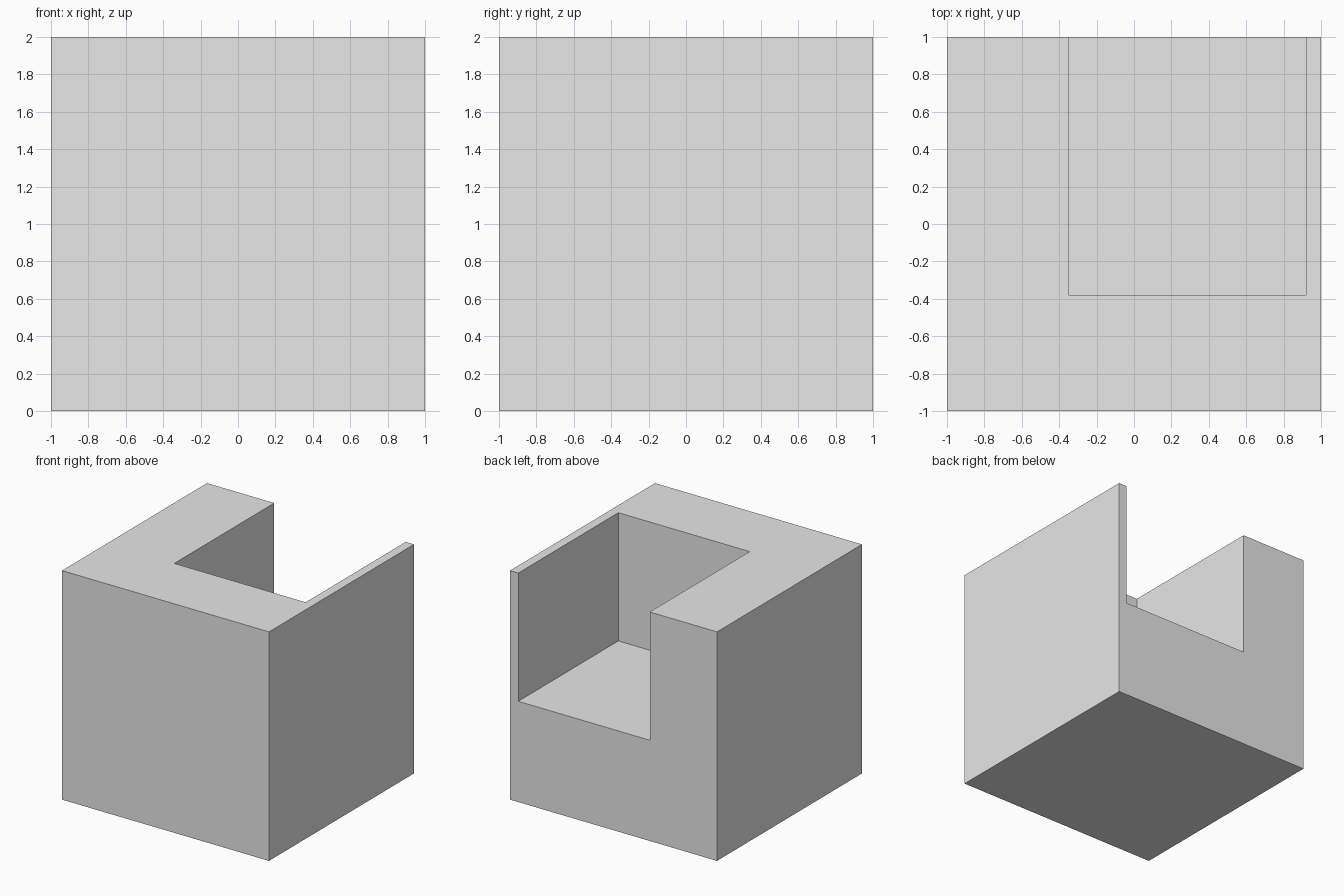
import bpy

default_cube = bpy.data.objects.get("Cube")
if default_cube:
    bpy.data.objects.remove(default_cube, do_unlink=True)

# Single plain grey
grey = bpy.data.materials.new("light_grey")
grey.use_nodes = True
colour = (0.8, 0.8, 0.8, 1)
grey.diffuse_color = colour
grey.node_tree.nodes["Principled BSDF"].inputs["Base Color"].default_value = colour


def box(name, low, high):
    """Axis-aligned box between two corners."""
    centre = [(a + b) / 2 for a, b in zip(low, high)]
    bpy.ops.mesh.primitive_cube_add(size=1, location=centre)
    obj = bpy.context.object
    obj.name = name
    obj.scale = [b - a for a, b in zip(low, high)]
    bpy.ops.object.transform_apply(location=True, rotation=False, scale=True)
    obj.data.materials.append(grey)
    return obj


# Pocket open at the top and the back; overshoots the block for a clean cut
cutter = box("pocket_cutter", (-0.35, -0.38, 0.88), (0.92, 1.2, 2.2))
cutter.hide_render = True

# Solid block with the pocket cut out
block = box("notched_block", (-1, -1, 0), (1, 1, 2))
cut = block.modifiers.new("pocket", "BOOLEAN")
cut.operation = "DIFFERENCE"
cut.solver = "EXACT"
cut.object = cutter
bpy.context.view_layer.objects.active = block
bpy.ops.object.modifier_apply(modifier=cut.name)
bpy.data.objects.remove(cutter, do_unlink=True)
